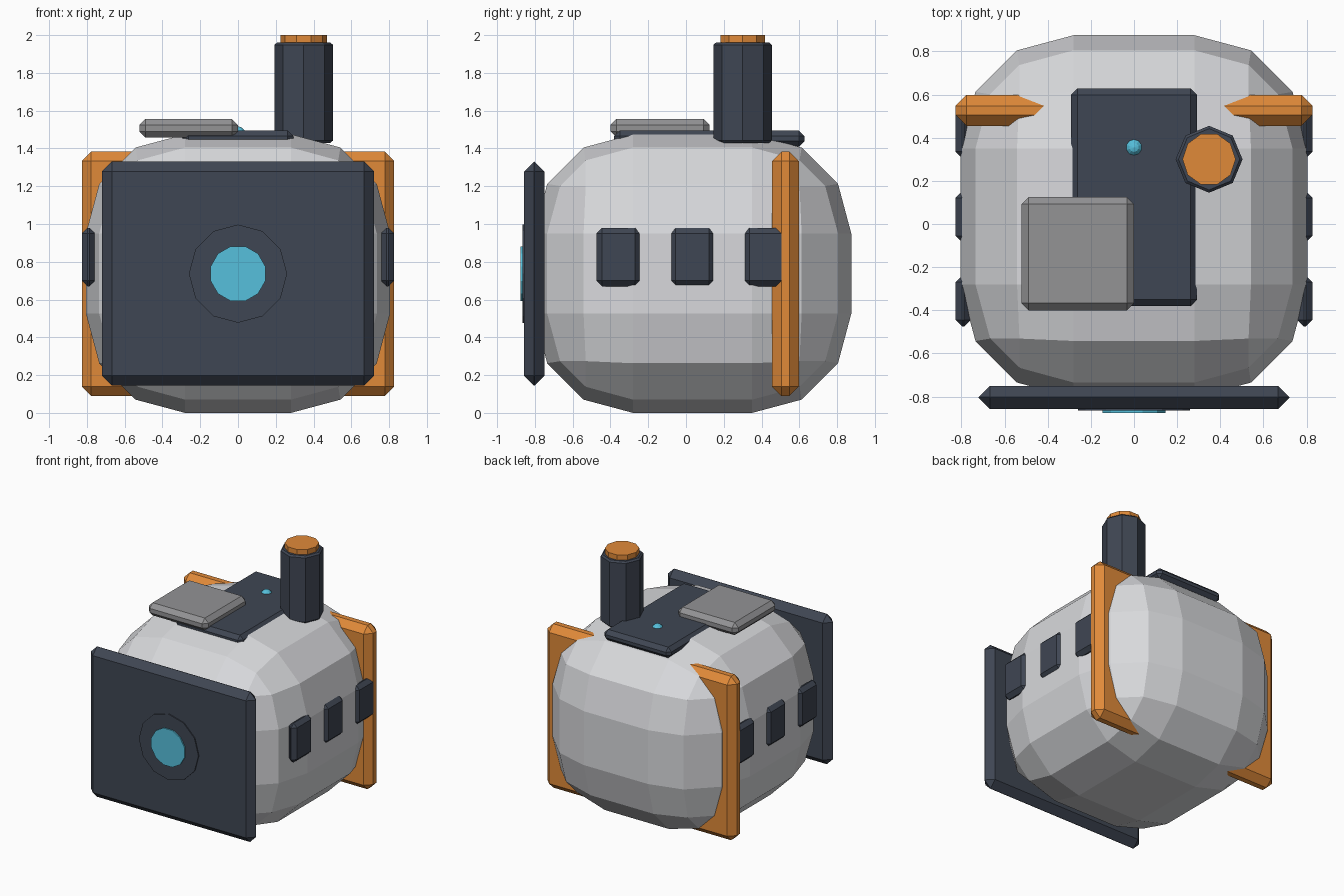
import bpy, bmesh, math
from mathutils import Matrix, Vector

cube = bpy.data.objects.get("Cube")
if cube:
    bpy.data.objects.remove(cube, do_unlink=True)


def material(name, srgb):
    color = [((c / 255 + 0.055) / 1.055) ** 2.4 for c in srgb] + [1.0]
    mat = bpy.data.materials.new(name)
    mat.use_nodes = True
    mat.diffuse_color = color
    mat.node_tree.nodes["Principled BSDF"].inputs["Base Color"].default_value = color
    return mat


HULL = material("light_grey", (216, 217, 220))
DARK = material("dark_slate", (63, 70, 83))
ORANGE = material("orange", (224, 138, 57))
GREY = material("mid_grey", (147, 147, 149))
CYAN = material("cyan", (86, 192, 220))


def finish(name, bm, mat):
    bmesh.ops.recalc_face_normals(bm, faces=bm.faces)
    mesh = bpy.data.meshes.new(name)
    bm.to_mesh(mesh)
    bm.free()
    mesh.materials.append(mat)
    obj = bpy.data.objects.new(name, mesh)
    bpy.context.collection.objects.link(obj)
    return obj


def box(name, low, high, bevel, mat, segments=1):
    """Bevelled box between two corners."""
    low, high = Vector(low), Vector(high)
    bm = bmesh.new()
    bmesh.ops.create_cube(bm, size=1)
    bmesh.ops.scale(bm, vec=high - low, verts=bm.verts)
    bmesh.ops.translate(bm, vec=(low + high) / 2, verts=bm.verts)
    bmesh.ops.bevel(bm, geom=bm.edges[:], offset=bevel, segments=segments,
                    profile=0.5, affect='EDGES', clamp_overlap=True)
    return finish(name, bm, mat)


def cylinder(name, center, radius, depth, sides, mat, turn=0, forward=False, rim=0):
    """Prism along z, or along y when forward is set."""
    bm = bmesh.new()
    bmesh.ops.create_cone(bm, cap_ends=True, segments=sides, radius1=radius,
                          radius2=radius, depth=depth,
                          matrix=Matrix.Rotation(turn, 4, 'Z'))
    if rim:
        edges = [e for e in bm.edges if abs(e.verts[0].co.z - e.verts[1].co.z) < depth / 2]
        bmesh.ops.bevel(bm, geom=edges, offset=rim, segments=1, affect='EDGES')
    if forward:
        bmesh.ops.rotate(bm, matrix=Matrix.Rotation(math.pi / 2, 3, 'X'), verts=bm.verts)
    bmesh.ops.translate(bm, vec=center, verts=bm.verts)
    return finish(name, bm, mat)


# Rounded hull
box("hull", (-0.805, -0.805, 0), (0.805, 0.875, 1.475), 0.525, HULL, segments=3)

# Front panel with round lens
box("front_panel", (-0.72, -0.857, 0.145), (0.72, -0.75, 1.33), 0.052, DARK)
cylinder("lens_ring", (0, -0.845, 0.737), 0.26, 0.04, 12, DARK, forward=True)
cylinder("lens", (0, -0.855, 0.737), 0.15, 0.04, 12, CYAN,
         turn=math.pi / 12, forward=True)

# Orange band passing through the hull
box("rear_band", (-0.827, 0.455, 0.09), (0.827, 0.598, 1.383), 0.05, ORANGE)

# Three pads on each side
for side, label in ((1, "left"), (-1, "right")):
    for i in range(3):
        y = -0.357 + 0.39 * i
        x = sorted((side * 0.757, side * 0.827))
        box(f"{label}_side_pad_{i + 1}", (x[0], y - 0.118, 0.67),
            (x[1], y + 0.118, 0.98), 0.03, DARK)

# Roof plate and hatch
box("roof_plate", (-0.293, -0.38, 1.41), (0.293, 0.628, 1.495), 0.03, DARK)
box("roof_hatch", (-0.522, -0.4, 1.457), (0, 0.125, 1.557), 0.033, GREY)

# Small roof light
bm = bmesh.new()
bmesh.ops.create_uvsphere(bm, u_segments=10, v_segments=6, radius=0.042)
bmesh.ops.translate(bm, vec=(0, 0.355, 1.475), verts=bm.verts)
finish("roof_light", bm, CYAN)

# Chimney with cap
cylinder("chimney", (0.348, 0.3, 1.695), 0.155, 0.53, 8, DARK, rim=0.012)
cylinder("chimney_cap", (0.348, 0.3, 1.965), 0.123, 0.07, 10, ORANGE, turn=math.pi / 2)
